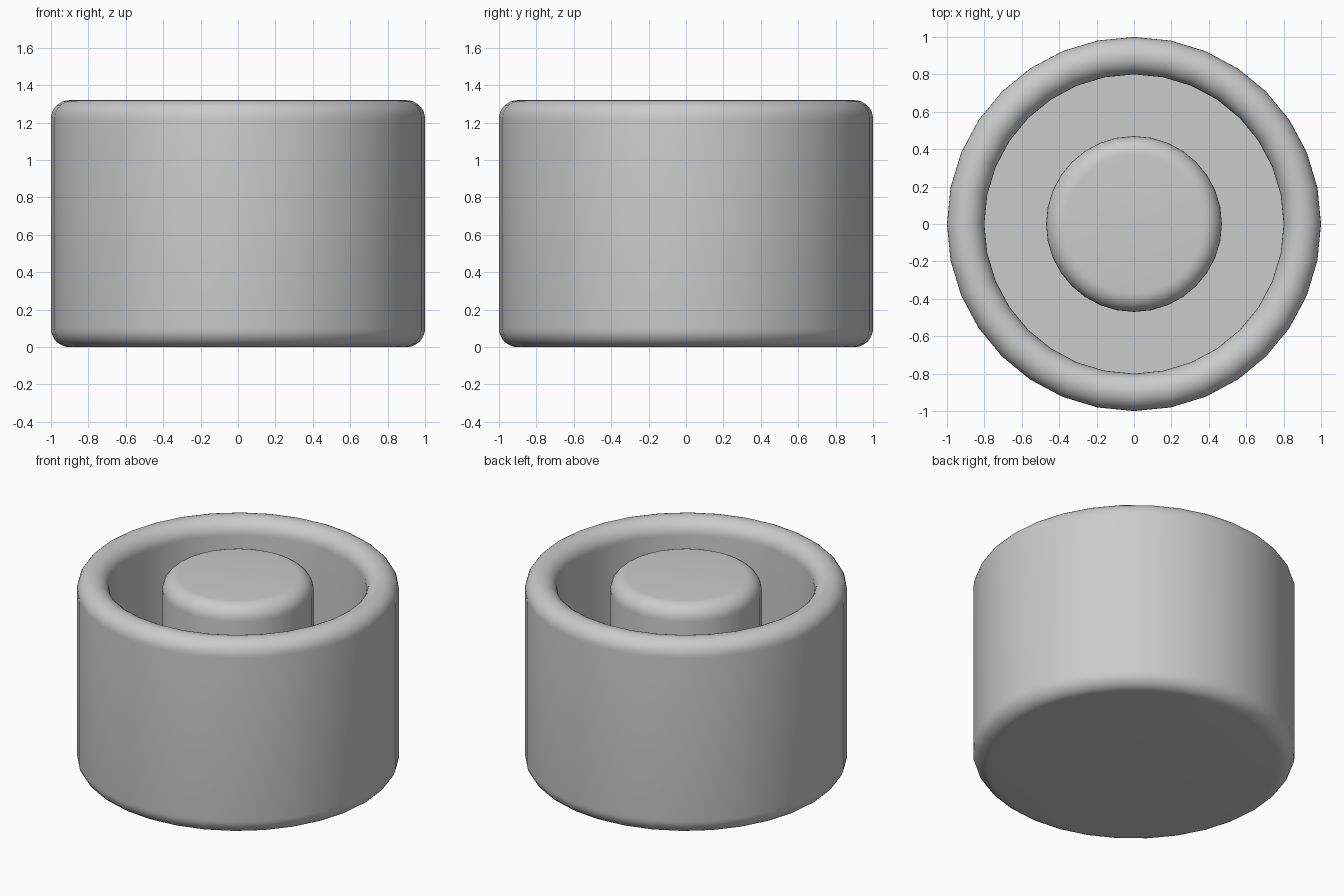
import bpy
import math

SIDES = 32
HEIGHT = 1.32
OUTER, INNER, KNOB = 1.0, 0.80, 0.47
ROUND = 0.10
FLOOR = 0.20

cube = bpy.data.objects.get("Cube")
if cube:
    bpy.data.objects.remove(cube, do_unlink=True)

grey = bpy.data.materials.new("light_grey")
grey.use_nodes = True
grey.diffuse_color = (0.6, 0.6, 0.6, 1)
grey.node_tree.nodes["Principled BSDF"].inputs["Base Color"].default_value = (0.6, 0.6, 0.6, 1)


def arc(r, z, start, end, steps=8):
    """Rounded corner of a profile, as (radius, height) points."""
    angles = [math.radians(start + (end - start) * i / steps) for i in range(steps + 1)]
    return [(r + ROUND * math.cos(a), z + ROUND * math.sin(a)) for a in angles]


def lathe(name, profile, cap_start=False, cap_end=False):
    """Turn a profile around z, closing its ends with flat discs."""
    verts, faces = [], []
    for r, z in profile:
        for i in range(SIDES):
            a = math.tau * i / SIDES
            verts.append((r * math.cos(a), r * math.sin(a), z))
    for row in range(len(profile) - 1):
        for i in range(SIDES):
            j = (i + 1) % SIDES
            low, high = row * SIDES, (row + 1) * SIDES
            faces.append((low + i, low + j, high + j, high + i))
    if cap_start:
        faces.append(tuple(reversed(range(SIDES))))
    if cap_end:
        last = (len(profile) - 1) * SIDES
        faces.append(tuple(range(last, last + SIDES)))
    mesh = bpy.data.meshes.new(name)
    mesh.from_pydata(verts, [], faces)
    mesh.materials.append(grey)
    obj = bpy.data.objects.new(name, mesh)
    bpy.context.collection.objects.link(obj)
    bpy.ops.object.select_all(action="DESELECT")
    obj.select_set(True)
    bpy.context.view_layer.objects.active = obj
    bpy.ops.object.shade_smooth_by_angle(angle=math.radians(30))
    return obj


# Cup: rounded base edge, straight wall, fully rounded rim, flat inner floor
cup = arc(OUTER - ROUND, ROUND, -90, 0)
cup += arc(OUTER - ROUND, HEIGHT - ROUND, 0, 180, 16)
cup += [(INNER, FLOOR)]
lathe("cup", cup, cap_start=True, cap_end=True)

# Centre post: rises from the floor to rim height, with a rounded top edge
post = [(KNOB, FLOOR)] + arc(KNOB - ROUND, HEIGHT - ROUND, 0, 90)
lathe("centre_post", post, cap_end=True)
